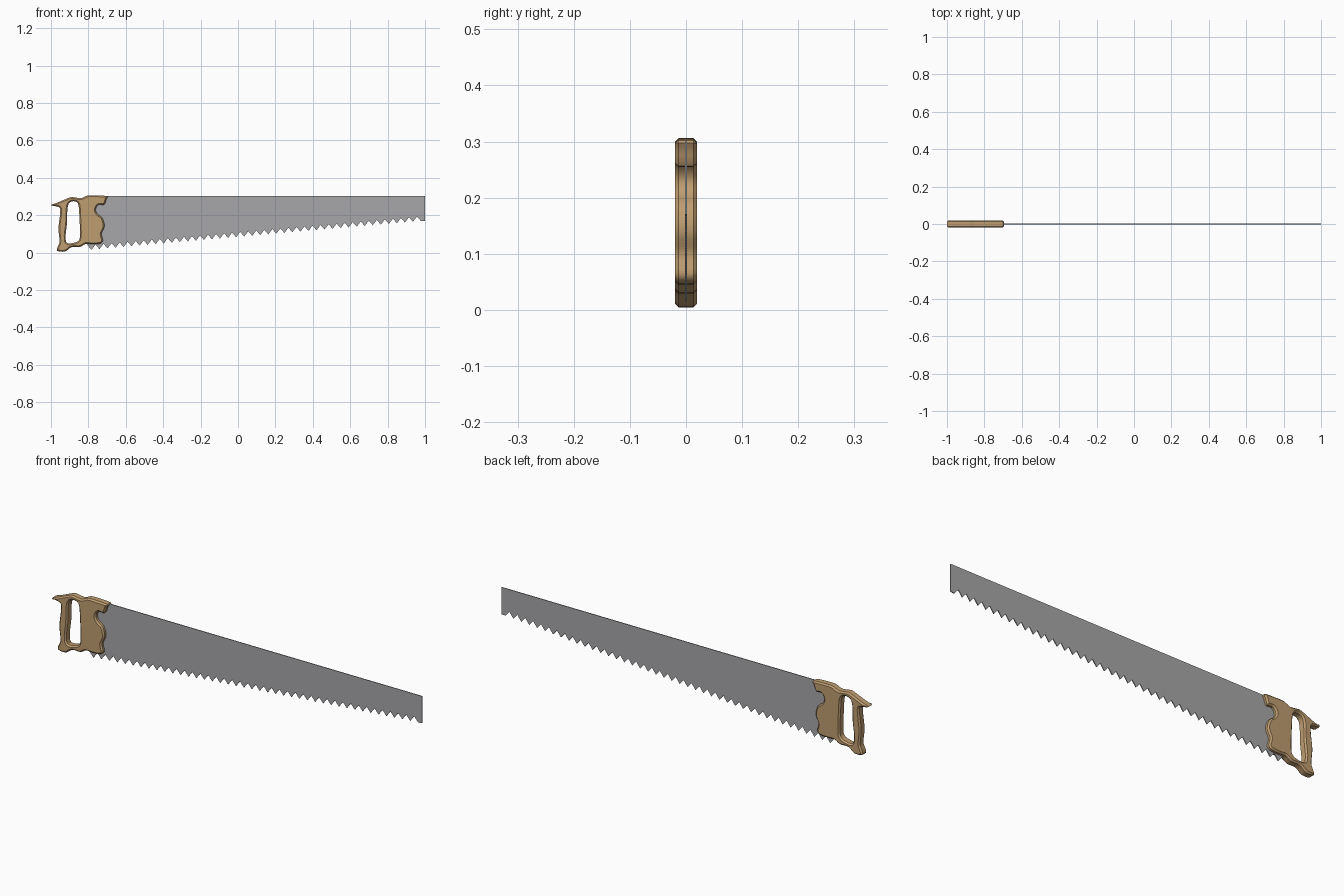
import bpy, bmesh
from mathutils import Vector

cube = bpy.data.objects.get("Cube")
if cube:
    bpy.data.objects.remove(cube)


def material(name, color, roughness):
    m = bpy.data.materials.new(name)
    m.use_nodes = True
    m.diffuse_color = color
    shader = m.node_tree.nodes["Principled BSDF"]
    shader.inputs["Base Color"].default_value = color
    shader.inputs["Roughness"].default_value = roughness
    return m


wood = material("light wood", (0.52, 0.34, 0.165, 1), 0.6)
steel = material("grey steel", (0.39, 0.39, 0.40, 1), 0.5)


def finish(bm, name, mat):
    bmesh.ops.recalc_face_normals(bm, faces=bm.faces[:])
    mesh = bpy.data.meshes.new(name)
    bm.to_mesh(mesh)
    bm.free()
    mesh.materials.append(mat)
    obj = bpy.data.objects.new(name, mesh)
    bpy.context.collection.objects.link(obj)
    return obj


def smooth_loop(points, steps=3):
    """Closed Catmull-Rom curve through the points."""
    p = [Vector(q) for q in points]
    n, out = len(p), []
    for i in range(n):
        a, b, c, d = (p[(i + k) % n] for k in (-1, 0, 1, 2))
        for s in range(steps):
            t = s / steps
            out.append(0.5 * (2 * b + (c - a) * t + (2 * a - 5 * b + 4 * c - d) * t * t
                              + (3 * b - a - 3 * c + d) * t ** 3))
    return out


def inset(loop, d):
    """Shift a clockwise loop sideways; positive goes inwards."""
    out = []
    for i, q in enumerate(loop):
        t = (loop[(i + 1) % len(loop)] - loop[i - 1]).normalized()
        out.append(q + Vector((t.y, -t.x)) * d)
    return out


# Handle: outline and grip hole, both with chamfered rims
outline = [(-1, .254), (-.965, .268), (-.926, .284), (-.89, .297), (-.84, .291),
           (-.805, .305), (-.76, .306), (-.70, .302), (-.704, .285), (-.716, .256),
           (-.745, .256), (-.761, .232), (-.752, .207), (-.725, .185), (-.714, .14),
           (-.73, .10), (-.722, .065), (-.738, .048), (-.78, .045), (-.815, .046),
           (-.845, .03), (-.89, .029), (-.925, .006), (-.967, .010), (-.963, .035),
           (-.954, .06), (-.960, .13), (-.952, .2), (-.952, .238), (-.972, .247)]
hole = [(-.912, .235), (-.90, .268), (-.87, .274), (-.853, .255), (-.848, .19),
        (-.845, .11), (-.85, .067), (-.88, .052), (-.915, .052), (-.922, .09),
        (-.914, .16)]
half, chamfer = 0.02, 0.007
levels = [(-half, chamfer), (chamfer - half, 0), (half - chamfer, 0), (half, chamfer)]

bm = bmesh.new()
caps = {-half: [], half: []}
for points, sign in ((outline, 1), (hole, -1)):
    loop = smooth_loop(points)
    rings = [[bm.verts.new((q.x, y, q.y)) for q in inset(loop, d * sign)] for y, d in levels]
    n = len(loop)
    for r, s in zip(rings, rings[1:]):
        for i in range(n):
            j = (i + 1) % n
            bm.faces.new((r[i], r[j], s[j], s[i]))
    for y, ring in ((-half, rings[0]), (half, rings[-1])):
        caps[y] += [bm.edges.get((ring[i - 1], ring[i])) for i in range(n)]
for y, edges in caps.items():
    bmesh.ops.triangle_fill(bm, edges=edges, use_beauty=True, normal=(0, 1 if y > 0 else -1, 0))
handle = finish(bm, "handle", wood)
bpy.context.view_layer.objects.active = handle
handle.select_set(True)
bpy.ops.object.shade_smooth_by_angle(angle=0.6)
handle.select_set(False)

# Blade: tapered sheet with a toothed lower edge
bm = bmesh.new()
teeth, start, thick, top, depth = 42, -0.805, 0.002, 0.302, 0.027
pitch = (1 - start) / teeth
columns = []
for i in range(2 * teeth + 1):
    x = start + i * pitch / 2
    root = 0.04 + 0.157 * (x - start) / (1 - start)
    z = root - depth if i % 2 else root
    if i == 2 * teeth:
        z = root - depth
    columns.append([bm.verts.new((x, y, h)) for y, h in
                    ((-thick, z), (-thick, top), (thick, top), (thick, z))])
for a, b in zip(columns, columns[1:]):
    for k in range(4):
        m = (k + 1) % 4
        bm.faces.new((a[k], b[k], b[m], a[m]))
bm.faces.new(columns[0])
bm.faces.new(columns[-1])
finish(bm, "blade", steel)
